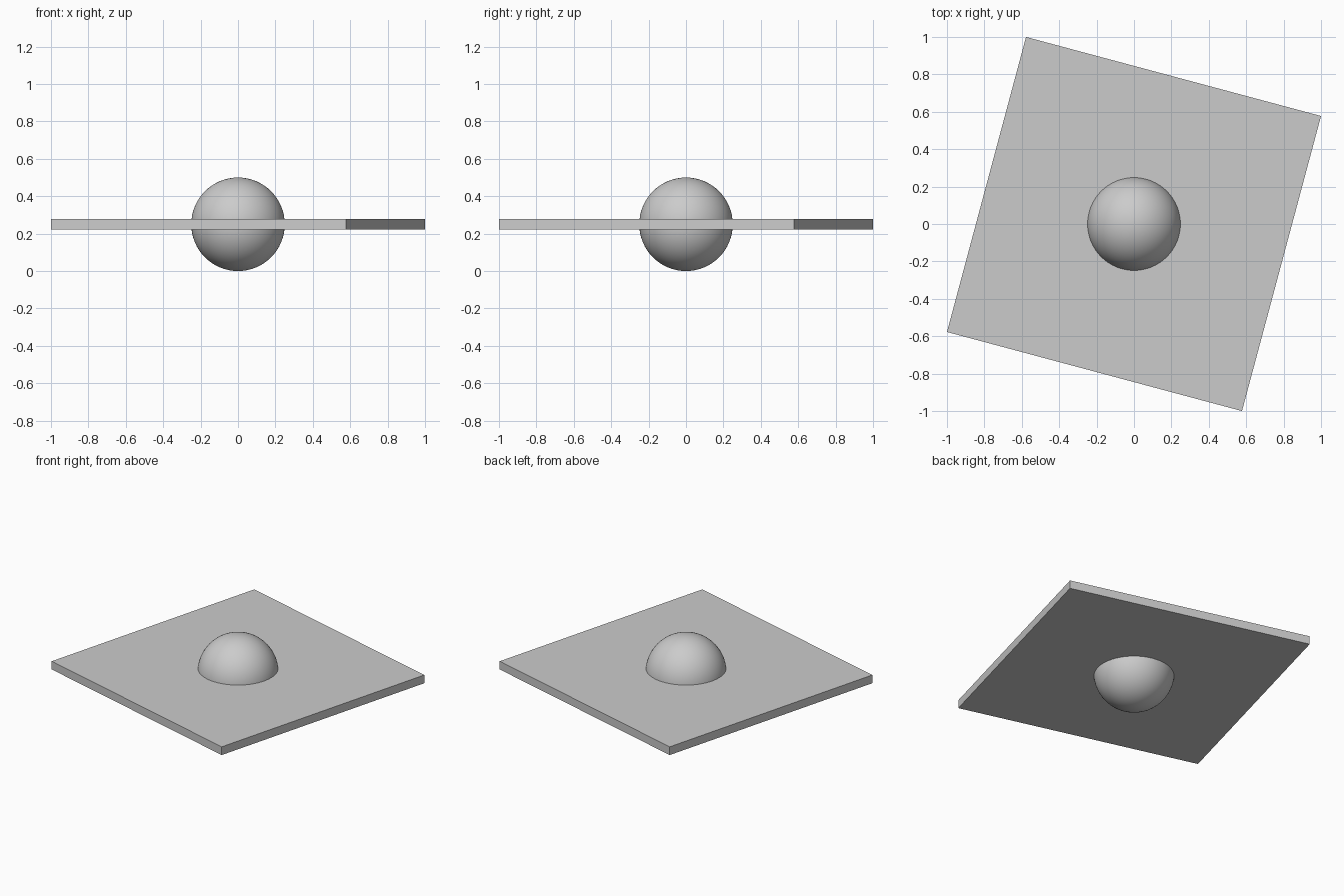
import bpy
import math

if "Cube" in bpy.data.objects:
    bpy.data.objects.remove(bpy.data.objects["Cube"])

CENTRE_Z = 0.25

# Ball passing through the middle of the plate
bpy.ops.mesh.primitive_uv_sphere_add(segments=64, ring_count=32, radius=0.25,
                                     location=(0, 0, CENTRE_Z))
ball = bpy.context.object
ball.name = "ball"
bpy.ops.object.shade_smooth()

# Thin square plate, turned 15 degrees clockwise
bpy.ops.mesh.primitive_cube_add(size=1, location=(0, 0, CENTRE_Z),
                                rotation=(0, 0, math.radians(-15)))
plate = bpy.context.object
plate.name = "square_plate"
plate.scale = (1.633, 1.633, 0.056)
bpy.ops.object.transform_apply(location=False, rotation=True, scale=True)
